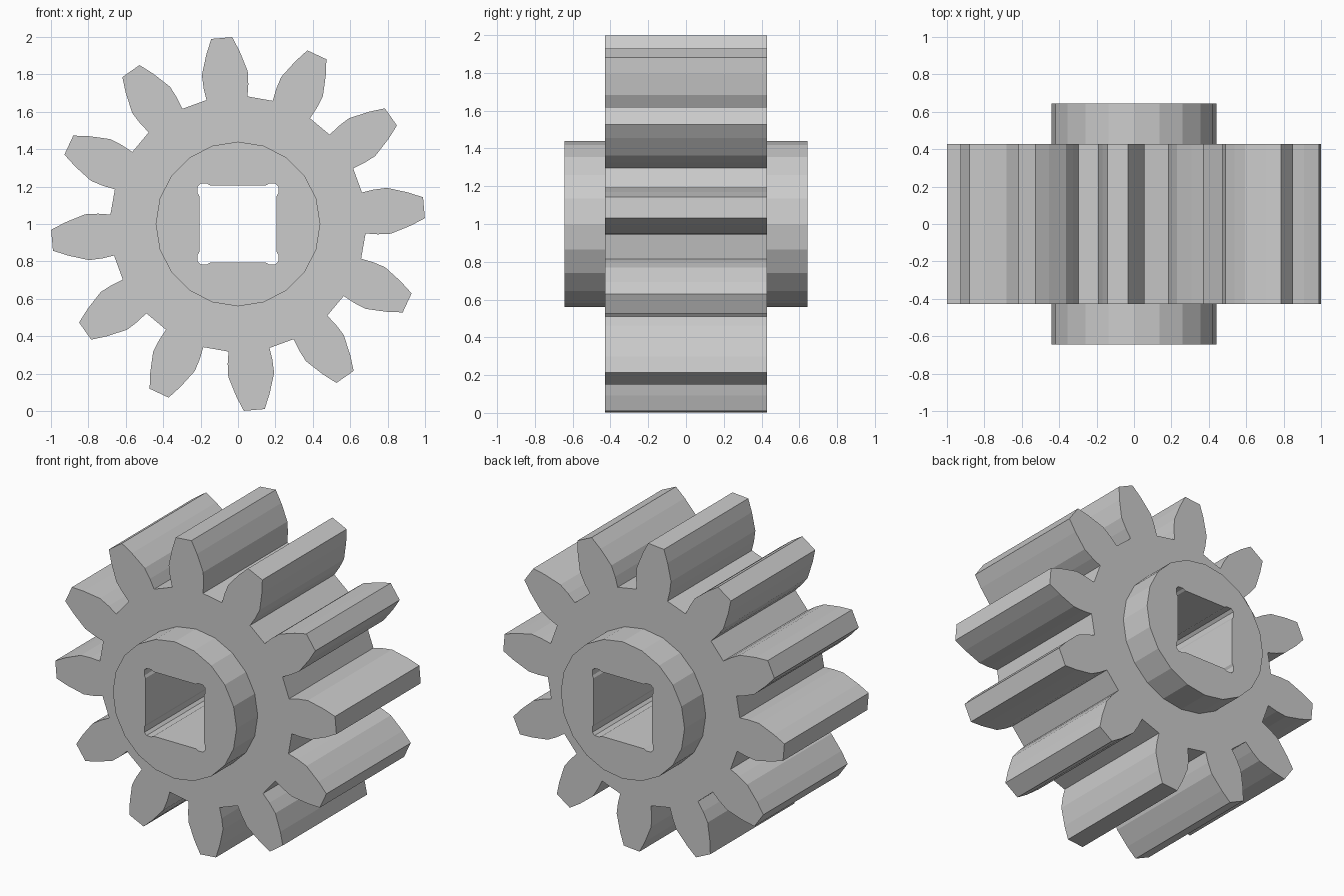
import bpy, bmesh, math

if "Cube" in bpy.data.objects:
    bpy.data.objects.remove(bpy.data.objects["Cube"])

TEETH = 12
PHASE = math.radians(5)
HALF_GEAR, HALF_HUB = 0.428, 0.643
CENTRE_Z = 1.0


def repeat(points, count, phase=0.0):
    """Repeat (radial, tangential) points around the axle."""
    out = []
    for i in range(count):
        a = phase + math.tau * i / count
        c, s = math.cos(a), math.sin(a)
        out += [(r * c - t * s, r * s + t * c) for r, t in points]
    return out


# Profiles: toothed rim, low-poly hub, square bore with relieved corners
tooth_half = [(0.675, 0.110), (0.74, 0.120), (0.81, 0.123), (0.92, 0.089), (0.998, 0.056)]
tooth = [(r, -t) for r, t in tooth_half] + tooth_half[::-1]
rim = repeat(tooth, TEETH, PHASE)
hub = repeat([(0.44, 0)], 20, math.pi / 2)
bore_half = [(0.207, 0.15), (0.216, 0.165), (0.216, 0.2)]
bore = repeat([(r, -t) for r, t in bore_half[::-1]] + bore_half, 4)

bm = bmesh.new()


def ring(profile, y):
    return [bm.verts.new((x, y, CENTRE_Z + z)) for x, z in profile]


def wall(a, b):
    for i in range(len(a)):
        j = (i + 1) % len(a)
        bm.faces.new((a[i], a[j], b[j], b[i]))


def face_with_hole(outer, inner):
    edges = []
    for loop in (outer, inner):
        for i, v in enumerate(loop):
            w = loop[(i + 1) % len(loop)]
            edges.append(bm.edges.get((v, w)) or bm.edges.new((v, w)))
    bmesh.ops.triangle_fill(bm, edges=edges, use_beauty=True)


# Rim and bore run through; a hub collar stands out on each side
rims, bores = [], []
for side in (-1, 1):
    outer = ring(rim, side * HALF_GEAR)
    base = ring(hub, side * HALF_GEAR)
    tip = ring(hub, side * HALF_HUB)
    hole = ring(bore, side * HALF_HUB)
    face_with_hole(outer, base)
    wall(base, tip)
    face_with_hole(tip, hole)
    rims.append(outer)
    bores.append(hole)
wall(*rims)
wall(*bores)

bmesh.ops.recalc_face_normals(bm, faces=bm.faces)
mesh = bpy.data.meshes.new("pinion_gear")
bm.to_mesh(mesh)
bm.free()
gear = bpy.data.objects.new("pinion_gear", mesh)
bpy.context.collection.objects.link(gear)
